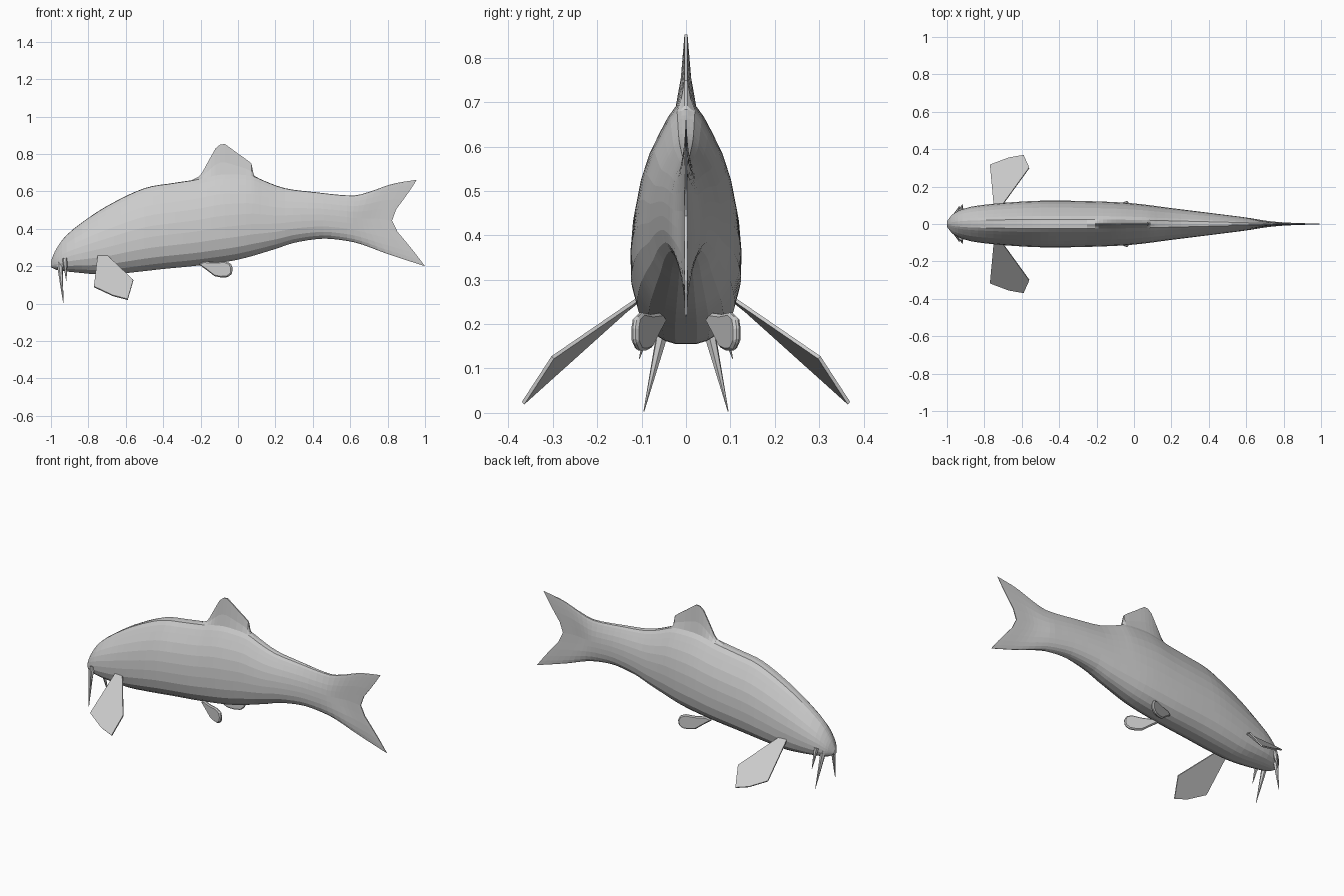
import bpy, bmesh
from mathutils import Vector

if "Cube" in bpy.data.objects:
    bpy.data.objects.remove(bpy.data.objects["Cube"])

# Side outlines and half width along the body (x, value)
TOP = [(-1, .225), (-.98, .275), (-.93, .35), (-.85, .42), (-.7, .52), (-.5, .615),
       (-.35, .642), (-.22, .662), (-.1, .688), (0, .69), (.08, .68), (.15, .65),
       (.25, .615), (.4, .595), (.62, .576), (.72, .597), (.85, .637), (1, .66)]
BOTTOM = [(-1, .195), (-.97, .18), (-.9, .17), (-.72, .155), (-.6, .163), (-.4, .185),
          (-.2, .205), (0, .235), (.2, .292), (.3, .325), (.45, .347), (.55, .34),
          (.65, .32), (.8, .265), (1, .2)]
WIDTH = [(-1, .015), (-.97, .052), (-.9, .085), (-.8, .103), (-.6, .12), (-.45, .125),
         (-.2, .121), (0, .11), (.2, .085), (.4, .06), (.6, .035), (.8, .012), (1, .003)]
DORSAL = [(-1, .002), (-.25, .002), (-.2, .018), (-.165, .075), (-.12, .145), (-.095, .162),
          (-.07, .162), (0, .112), (.072, .067), (.085, .006), (.11, .002), (1, .002)]
# Cross-section (height fraction, width fraction)
SECTION = [(0, .2), (.02, .42), (.07, .68), (.15, .88), (.27, .99), (.4, 1), (.53, .96),
           (.66, .86), (.78, .7), (.88, .5), (.95, .35), (1, .2)]
# Forked trailing edge of the tail (height fraction, x)
FORK = [(0, 1), (.2, .93), (.42, .845), (.52, .823), (.62, .832), (.85, .91), (1, .955)]


def linear(table, x):
    for (a, p), (b, q) in zip(table, table[1:]):
        if x <= b:
            return p + (q - p) * (x - a) / (b - a)
    return table[-1][1]


def smooth(table, x):
    n = len(table)
    slope = lambda i, j: (table[j][1] - table[i][1]) / (table[j][0] - table[i][0])
    for i in range(n - 1):
        (a, p), (b, q) = table[i], table[i + 1]
        if x <= b or i == n - 2:
            m0, m1 = slope(max(i - 1, 0), i + 1), slope(i, min(i + 2, n - 1))
            h, t = b - a, (x - a) / (b - a)
            return ((2*t**3 - 3*t*t + 1) * p + (t**3 - 2*t*t + t) * h * m0
                    + (3*t*t - 2*t**3) * q + (t**3 - t*t) * h * m1)


def finish(name, bm):
    bmesh.ops.recalc_face_normals(bm, faces=bm.faces)
    mesh = bpy.data.meshes.new(name)
    bm.to_mesh(mesh)
    bm.free()
    obj = bpy.data.objects.new(name, mesh)
    bpy.context.collection.objects.link(obj)
    return obj


def mirror_y(obj):
    obj.modifiers.new("mirror", 'MIRROR').use_axis = (False, True, False)
    obj.modifiers["mirror"].use_mirror_merge = False


# Body with blended dorsal fin and forked tail, lofted from rings
stations = sorted([-1 + i / 24 for i in range(49)]
                  + [-.99, -.98, -.97, -.94, -.19, -.145, -.12, -.095, -.07, .072, .087, .11])
bm = bmesh.new()
rings = []
for x in stations:
    zt, zb, w, h = smooth(TOP, x), smooth(BOTTOM, x), smooth(WIDTH, x), linear(DORSAL, x)
    half = []
    for t, k in SECTION:
        px = x
        if x > .6:
            px = .6 + (x - .6) / .4 * (linear(FORK, t) - .6)
        half.append((px, w * k, zb + t * (zt - zb)))
    tx = half[-1][0]
    half.append((tx, w * .1, zt + h * .4))
    half.append((tx, w * .03, zt + h))
    loop = half + [(a, -b, c) for a, b, c in reversed(half)]
    rings.append([bm.verts.new(p) for p in loop])
for r, s in zip(rings, rings[1:]):
    for i in range(len(r)):
        j = (i + 1) % len(r)
        bm.faces.new((r[i], r[j], s[j], s[i]))
n = len(rings[0])
for r in (rings[0], rings[-1]):
    for i in range(n // 2 - 1):
        bm.faces.new((r[i], r[i + 1], r[n - 2 - i], r[n - 1 - i]))
finish("fish_body", bm)


def fin(name, points, thickness):
    bm = bmesh.new()
    face = bm.faces.new([bm.verts.new(p) for p in points])
    face.normal_update()
    normal = face.normal.copy()
    for v in bm.verts:
        v.co -= normal * thickness / 2
    ext = bmesh.ops.extrude_face_region(bm, geom=[face])["geom"]
    for v in ext:
        if isinstance(v, bmesh.types.BMVert):
            v.co += normal * thickness
    obj = finish(name, bm)
    mirror_y(obj)
    return obj


# Pectoral fins, angled out and down
fin("pectoral_fins", [(-.75, .1, .258), (-.705, .1, .262), (-.56, .30, .125),
                      (-.59, .367, .022), (-.67, .353, .043), (-.77, .315, .09)], .008)

# Pelvic fins, small rounded paddles
outline = [(-.21, .21), (-.165, .178), (-.125, .147), (-.09, .14), (-.055, .141), (-.033, .16),
           (-.03, .19), (-.04, .215), (-.07, .226), (-.12, .222), (-.18, .225)]
pelvic = fin("pelvic_fins", [(x, .052 + .065 * (x + .2) / .17, z) for x, z in outline], .018)
bevel = pelvic.modifiers.new("round_edges", 'BEVEL')
bevel.width, bevel.segments = .006, 1


# Barbels, tapered spikes beside the mouth
def barbel(name, base, tip, radius):
    a, b = Vector(base), Vector(tip)
    d = b - a
    bm = bmesh.new()
    bmesh.ops.create_cone(bm, cap_ends=True, segments=6, radius1=radius, radius2=.001,
                          depth=d.length)
    bmesh.ops.rotate(bm, verts=bm.verts, matrix=Vector((0, 0, 1)).rotation_difference(d).to_matrix())
    bmesh.ops.translate(bm, verts=bm.verts, vec=(a + b) / 2)
    mirror_y(finish(name, bm))


barbel("long_barbels", (-.955, .04, .235), (-.934, .095, .003), .018)
barbel("short_barbels", (-.925, .072, .24), (-.918, .105, .122), .015)
